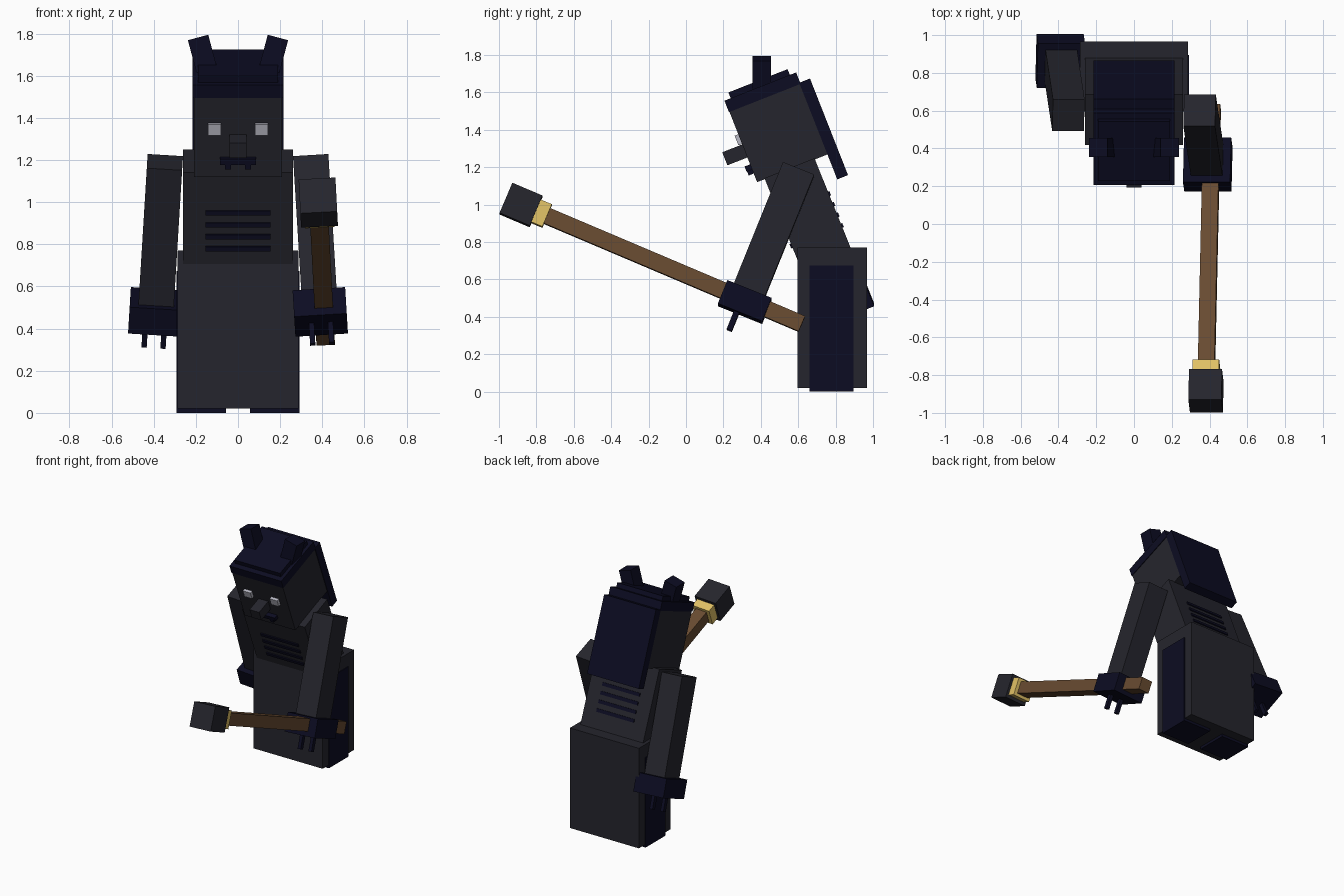
import bpy
from math import radians
from mathutils import Euler, Matrix, Vector

if "Cube" in bpy.data.objects:
    bpy.data.objects.remove(bpy.data.objects["Cube"])


def material(name, rgb):
    m = bpy.data.materials.new(name)
    m.use_nodes = True
    m.diffuse_color = (*rgb, 1)
    node = m.node_tree.nodes["Principled BSDF"]
    node.inputs["Base Color"].default_value = (*rgb, 1)
    node.inputs["Roughness"].default_value = 0.9
    return m


grey = material("charcoal grey", (0.0185, 0.0185, 0.026))
navy = material("dark navy", (0.0037, 0.0037, 0.016))
brown = material("wood brown", (0.14, 0.071, 0.031))
gold = material("pale gold", (0.75, 0.53, 0.13))
pale = material("pale eye grey", (0.48, 0.48, 0.55))


def frame(origin, tilt=0, lean=0):
    """Placement for a group of boxes: tilt about x, then lean about y."""
    turn = Euler((radians(tilt), radians(lean), 0)).to_matrix().to_4x4()
    return Matrix.Translation(origin) @ turn


def box(name, mat, place, centre, size):
    bpy.ops.mesh.primitive_cube_add(size=1)
    ob = bpy.context.object
    ob.name = name
    ob.data.transform(Matrix.Diagonal((*size, 1)))
    ob.matrix_world = place @ Matrix.Translation(Vector(centre))
    ob.data.materials.append(mat)
    return ob


SIDES = (("left", 1), ("right", -1))

# Robe skirt and legs
world = frame((0, 0, 0))
box("skirt", grey, world, (0, 0.781, 0.395), (0.572, 0.372, 0.75))
for side, s in SIDES:
    box(side + "_leg", navy, world, (s * 0.174, 0.778, 0.337), (0.236, 0.234, 0.674))

# Stooped torso with rib bars running through front and back
torso = frame((0, 0.656, 0.94), 22)
box("torso", grey, torso, (0, 0, 0), (0.52, 0.288, 0.55))
for i in range(4):
    box(f"rib_{i + 1}", navy, torso, (0, 0, 0.069 - i * 0.061), (0.31, 0.304, 0.024))

# Head and face
head = frame((0, 0.495, 1.383), 21.5)
box("head", grey, head, (0, 0, 0), (0.42, 0.406, 0.405))
box("nose", grey, head, (0, -0.258, -0.023), (0.08, 0.12, 0.075))
box("mouth", navy, head, (0, -0.215, -0.115), (0.17, 0.04, 0.03))
for side, s in SIDES:
    box(side + "_eye", pale, head, (s * 0.111, -0.209, 0.045), (0.063, 0.03, 0.055))
    box(side + "_tusk", navy, head, (s * 0.048, -0.217, -0.138), (0.028, 0.03, 0.03))

# Hair: two stepped cap slabs and a long slab down the back
box("hair_cap", navy, head, (0, 0, 0.234), (0.43, 0.412, 0.066))
box("hair_crown", navy, head, (0, 0, 0.28), (0.38, 0.34, 0.04))
box("back_hair", navy, head, (0, 0.232, -0.068), (0.43, 0.062, 0.555))

# Horns, leaning outward
for side, s in SIDES:
    horn = frame((s * 0.165, 0.405, 1.69), 0, s * 15)
    box(side + "_horn", navy, horn, (0, 0, 0), (0.1, 0.1, 0.19))

# Arms: left swings forward, right swings back
for side, s in SIDES:
    shoulder_y = 0.602 if s > 0 else 0.575
    arm = frame((s * 0.347, shoulder_y, 1.19), -22 * s, -3.5 * s)
    box(side + "_arm", grey, arm, (0, 0, -0.36), (0.168, 0.18, 0.72))
    box(side + "_hand", navy, arm, (0, 0, -0.768), (0.25, 0.255, 0.135))
    for n, offset in (("inner", -0.045), ("outer", 0.045)):
        box(f"{side}_{n}_claw", navy, arm, (s * offset, -0.02, -0.88), (0.025, 0.03, 0.12))

# Hammer held in the left hand, measured from the centre of its head
hammer = frame((0.381, -0.882, 0.998), -23, -3)
box("hammer_head", grey, hammer, (0, 0, 0), (0.175, 0.175, 0.175))
box("hammer_collar", gold, hammer, (0, 0.119, 0), (0.14, 0.065, 0.13))
box("hammer_shaft", brown, hammer, (0, 0.891, 0), (0.088, 1.48, 0.088))
